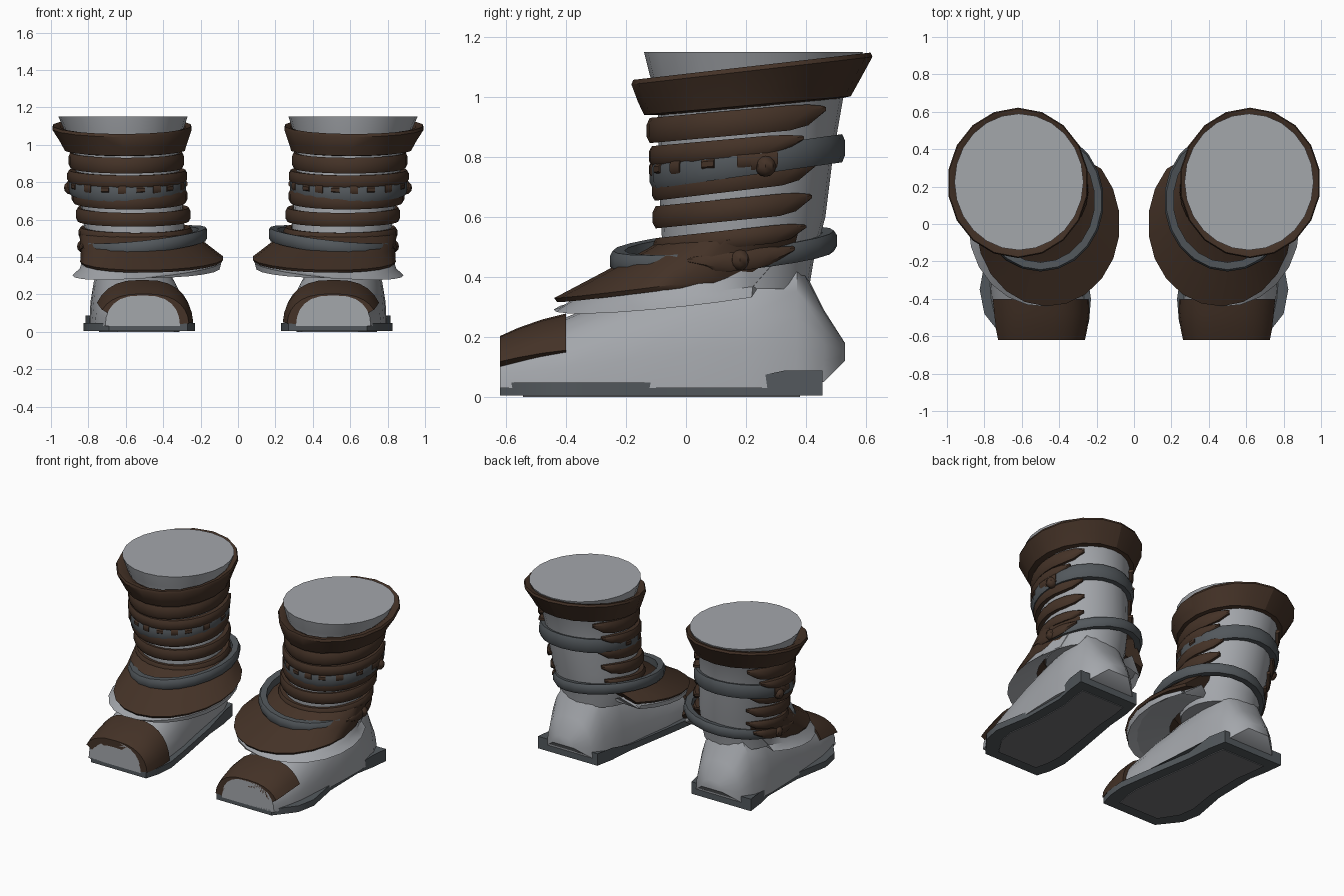
import bpy, bmesh
from math import sin, cos, pi, radians

if "Cube" in bpy.data.objects:
    bpy.data.objects.remove(bpy.data.objects["Cube"])


def material(name, rgb):
    m = bpy.data.materials.new(name)
    m.diffuse_color = (*rgb, 1)
    m.use_nodes = True
    m.node_tree.nodes["Principled BSDF"].inputs["Base Color"].default_value = m.diffuse_color
    return m


GREY = material("pale grey cloth", (0.37, 0.385, 0.41))
SLATE = material("dark slate", (0.085, 0.097, 0.107))
BROWN = material("brown leather", (0.058, 0.032, 0.020))
TREAD = material("tread grey", (0.16, 0.165, 0.175))


def finish(name, bm, mat, angle=40):
    """Make a mirrored, smooth-shaded pair of parts from one bmesh."""
    bmesh.ops.recalc_face_normals(bm, faces=bm.faces)
    me = bpy.data.meshes.new(name)
    bm.to_mesh(me)
    bm.free()
    ob = bpy.data.objects.new(name, me)
    bpy.context.collection.objects.link(ob)
    me.materials.append(mat)
    bpy.ops.object.select_all(action='DESELECT')
    ob.select_set(True)
    bpy.context.view_layer.objects.active = ob
    bpy.ops.object.shade_smooth_by_angle(angle=radians(angle))
    mod = ob.modifiers.new("pair", 'MIRROR')
    mod.use_mirror_merge = False
    return ob


def loft(name, rings, mat, loop=False, angle=40):
    """Skin closed rings of points; join the ends or cap them."""
    bm = bmesh.new()
    vs = [[bm.verts.new(p) for p in r] for r in rings]
    n = len(vs[0])
    for i in range(len(vs) - (0 if loop else 1)):
        a, b = vs[i], vs[(i + 1) % len(vs)]
        for j in range(n):
            k = (j + 1) % n
            bm.faces.new((a[j], a[k], b[k], b[j]))
    if not loop:
        bm.faces.new(vs[0])
        bm.faces.new(vs[-1])
    return finish(name, bm, mat, angle)


def around(e, a, grow=0.0):
    """Point on ellipse e = (cx, cy, rx, ry); angle 0 faces front."""
    return e[0] + (e[2] + grow) * sin(a), e[1] - (e[3] + grow) * cos(a)


def band(name, e, z, h, mat, arc=None, tilt=(0, 0), thick=0.035, steps=22, taper=False):
    """Strap around an ellipse, tilted in x and y; arc in degrees or full."""
    a0, a1 = arc or (-180, 180)
    count = steps if arc is None else steps + 1
    rings = []
    for i in range(count):
        d = a0 + (a1 - a0) * i / steps
        hh = h
        if taper:
            hh *= min(1, 0.25 + min(d - a0, a1 - d) / 22)
        ring = []
        for g, s in ((-thick, -0.9), (-0.006, -1), (0.004, -0.5),
                     (0.004, 0.5), (-0.006, 1), (-thick, 0.9)):
            x, y = around(e, radians(d), g)
            ring.append((x, y, z + tilt[0] * (x - e[0]) + tilt[1] * (y - e[1])
                         + hh * s + (h - hh) * 0.6))
        rings.append(ring)
    return loft(name, rings, mat, loop=arc is None)


def skirt(name, profile, arc, mat, steps=16):
    """Flared flap: profile rows are (ellipse, z, x tilt, y tilt)."""
    rings = []
    for i in range(steps + 1):
        a = radians(arc[0] + (arc[1] - arc[0]) * i / steps)
        ring = []
        for e, z, tx, ty in profile:
            x, y = around(e, a)
            ring.append((x, y, z + tx * (x - e[0]) + ty * (y - e[1])))
        rings.append(ring)
    return loft(name, rings, mat, loop=arc[1] - arc[0] == 360)


# Leg shaft
rows = [(.36, .55, .17, .24, .24), (.45, .545, .175, .255, .25), (.6, .56, .19, .27, .275),
        (.8, .585, .2, .275, .29), (1.0, .605, .215, .29, .31),
        (1.07, .61, .22, .315, .34), (1.15, .615, .225, .345, .365)]
loft("leg_shaft", [[(*around(r[1:], 2 * pi * j / 24), r[0]) for j in range(24)] for r in rows], GREY)

# Foot, as arches along y: (y, centre x, half width, bottom, top)
foot = [(-.62, .51, .2, .03, .195), (-.5, .51, .235, .03, .235), (-.4, .515, .25, .03, .265),
        (-.2, .53, .25, .03, .35), (0, .55, .24, .03, .42), (.2, .565, .23, .03, .47),
        (.37, .57, .21, .03, .47), (.46, .57, .17, .05, .29), (.53, .57, .08, .12, .18)]


def arch(y, cx, w, z0, z1, lo=0, hi=180, n=12, grow=0.0):
    pts = []
    for i in range(n + 1):
        a = radians(lo + (hi - lo) * i / n)
        c, s = cos(a), sin(a)
        k = abs(c) ** 0.75 * (1 if c > 0 else -1)
        pts.append((cx + (w + grow) * k, y, z0 + (z1 - z0 + grow) * max(s, 0) ** 0.9))
    return pts


loft("foot", [arch(*f) for f in foot], GREY)

# Toe cap, lower on the inner side
caps = [(-.62, .505, .235, .03, .195), (-.56, .505, .248, .03, .222),
        (-.48, .505, .258, .03, .25), (-.4, .51, .26, .03, .27)]
loft("toe_cap", [arch(*c, 28, 176, grow=.008) + arch(*c, 28, 176, grow=-.04)[::-1]
                 for c in caps], BROWN)

# Sole slab with a raised heel edge
outline = [(.27, -.62), (.69, -.62), (.80, -.48), (.825, -.35), (.78, -.1), (.775, .2),
           (.80, .33), (.815, .455), (.36, .455), (.335, .33), (.32, .15), (.26, -.2),
           (.23, -.4), (.24, -.52)]


def slab(name, pts, low, top, mat):
    loft(name, [[(x, y, low) for x, y in pts], [(x, y, top(y)) for x, y in pts]], mat)


slab("sole", outline, 0.005, lambda y: .088 if y > .3 else (.06 if y > .18 else .048), SLATE)
inset = [(.53 + (x - .53) * .72, -.08 + (y + .08) * .86) for x, y in outline]
slab("sole_tread", inset, 0.0, lambda y: .008, TREAD)

# Pale under-flap and brown instep flap
skirt("under_flap", [((.52, .1, .3, .36), .43, 0, .08), ((.47, -.005, .375, .43), .34, 0, .12),
                     ((.485, -.01, .40, .432), .337, -.09, .11),
                     ((.54, .1, .22, .3), .38, 0, .08)], (-128, 122), GREY)
skirt("instep_flap", [((.55, .175, .27, .25), .55, 0, .08), ((.545, .165, .305, .29), .525, 0, .1),
                      ((.50, .09, .34, .37), .455, -.02, .11),
                      ((.46, 0, .385, .44), .387, -.02, .13),
                      ((.46, 0, .375, .43), .372, -.02, .13),
                      ((.53, .13, .24, .25), .44, 0, .1)], (-132, 136), BROWN)

# Wrapped leather bands, open at the back
for name, e, z, h, ty in (("upper_band", (.597, .208, .305, .335), .918, .042, .09),
                          ("middle_band", (.58, .195, .305, .305), .728, .038, .12),
                          ("lower_band", (.56, .19, .303, .297), .628, .037, .1),
                          ("ankle_band", (.548, .18, .30, .285), .53, .03, .11)):
    band(name, e, z, h, BROWN, (-138, 140), (0, ty), taper=True)

# Buckled calf belt with a toothed leather edge
calf = (.592, .205, .312, .322)
band("calf_belt", calf, .785, .047, SLATE, tilt=(0, .14), thick=.05)
edge = (.592, .205, .317, .325)
band("calf_strap", edge, .832, .033, BROWN, (-130, 125), (0, .09), thick=.045, taper=True)
for i, d in enumerate((-95, -68, -46, -30, -13, 5, 22, 42, 66, 88)):
    x, y = around(edge, radians(d))
    band("strap_tooth_%d" % i, edge, .79, .026 if i % 2 else .018, BROWN, (d - 4, d + 4),
         (0, .1), thick=.03, steps=2)
band("calf_tab", edge, .785, .03, BROWN, (92, 108), (0, .1), thick=.03, steps=4)

# Ankle belt and its outer tab
ankle = (.50, .125, .335, .375)
band("ankle_belt", ankle, .487, .034, SLATE, tilt=(-.11, .09), thick=.045)
band("ankle_tab", (.50, .125, .343, .383), .487, .034, BROWN, (72, 128), (-.11, .09),
     thick=.03, steps=8, taper=True)

# Studs on the outer side
for name, p in (("calf_stud", (.895, .265, .77)), ("ankle_stud", (.825, .18, .457))):
    bm = bmesh.new()
    bmesh.ops.create_uvsphere(bm, u_segments=8, v_segments=6, radius=.036)
    bmesh.ops.translate(bm, verts=bm.verts, vec=p)
    finish(name, bm, BROWN)

# Flared top cuff
skirt("top_cuff", [((.605, .21, .28, .29), .965, 0, .09), ((.605, .205, .325, .345), .972, 0, .09),
                   ((.61, .21, .345, .37), 1.02, 0, .1), ((.62, .22, .378, .402), 1.088, 0, .115),
                   ((.62, .22, .372, .396), 1.103, 0, .115),
                   ((.615, .22, .34, .365), 1.098, 0, .115),
                   ((.61, .215, .29, .31), 1.06, 0, .1)], (-180, 180), BROWN, 18)
bpy.ops.object.select_all(action='DESELECT')
